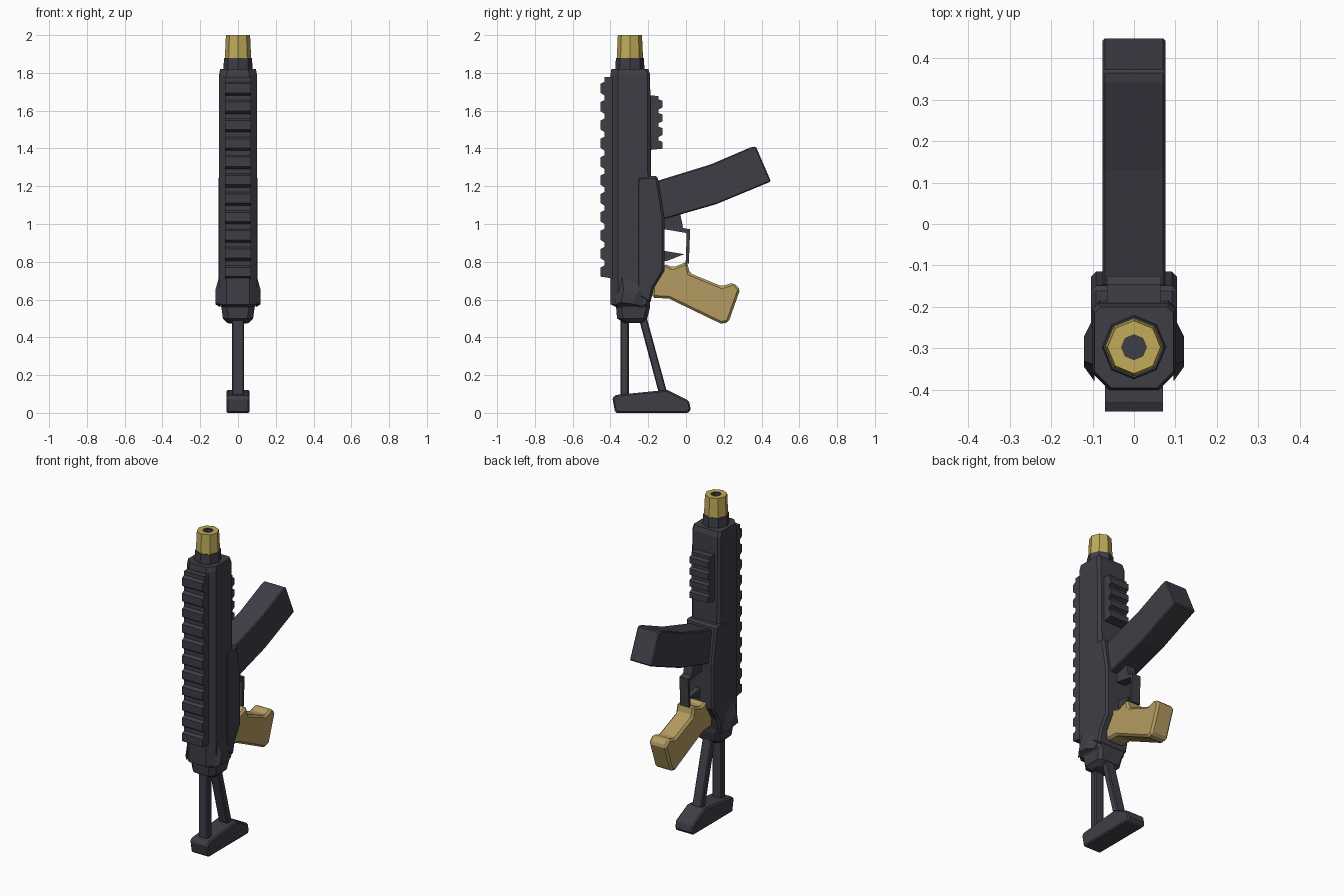
import bpy, bmesh, math
from mathutils import Vector

if "Cube" in bpy.data.objects:
    bpy.data.objects.remove(bpy.data.objects["Cube"])


def material(name, rgb):
    m = bpy.data.materials.new(name)
    m.diffuse_color = (*rgb, 1)
    m.use_nodes = True
    m.node_tree.nodes["Principled BSDF"].inputs["Base Color"].default_value = m.diffuse_color
    return m


DARK = material("charcoal", (0.05, 0.048, 0.062))
GOLD = material("brass", (0.53, 0.41, 0.10))
TAN = material("tan", (0.46, 0.33, 0.12))


def finish(name, bm, mats, bevel=0.0):
    bmesh.ops.recalc_face_normals(bm, faces=bm.faces)
    if bevel:
        sharp = [e for e in bm.edges if e.calc_face_angle(0) > math.radians(40)]
        bmesh.ops.bevel(bm, geom=sharp, offset=bevel, segments=1, affect='EDGES')
    me = bpy.data.meshes.new(name)
    bm.to_mesh(me)
    bm.free()
    ob = bpy.data.objects.new(name, me)
    for m in mats:
        me.materials.append(m)
    bpy.context.collection.objects.link(ob)
    return ob


def plate(name, pts, hx, mat=DARK, bevel=0.0):
    """Side profile (y, z) extruded across x, from -hx to hx."""
    bm = bmesh.new()
    f = bm.faces.new([bm.verts.new((-hx, y, z)) for y, z in pts])
    r = bmesh.ops.extrude_face_region(bm, geom=[f])
    moved = [v for v in r['geom'] if isinstance(v, bmesh.types.BMVert)]
    bmesh.ops.translate(bm, verts=moved, vec=(2 * hx, 0, 0))
    return finish(name, bm, [mat], bevel)


def loft(name, sections, mat=DARK):
    """Sections (z, half width, y back, y belly, back chamfer, belly chamfer)."""
    bm = bmesh.new()
    rings = []
    for z, h, a, b, c, d in sections:
        ring = [(-h + c, a), (h - c, a), (h, a + c), (h, b - d),
                (h - d, b), (-h + d, b), (-h, b - d), (-h, a + c)]
        rings.append([bm.verts.new((x, y, z)) for x, y in ring])
    for p, q in zip(rings, rings[1:]):
        for i in range(8):
            j = (i + 1) % 8
            bm.faces.new((p[i], p[j], q[j], q[i]))
    bm.faces.new(rings[0])
    bm.faces.new(rings[-1])
    return finish(name, bm, [mat])


def toothed_rail(name, z0, z1, base, low, high, count, hx):
    """Rail with sloped teeth along z."""
    pts, step = [(base, z0)], (z1 - z0) / count
    for i in range(count):
        z = z0 + i * step
        pts += [(high, z + 0.12 * step), (high, z + 0.62 * step),
                (low, z + 0.72 * step), (low, z + 0.98 * step)]
    pts.append((base, z1))
    return plate(name, pts, hx)


# Main housing with tapered rear
loft("receiver", [
    (0.475, 0.055, -0.325, -0.235, 0.02, 0.02),
    (0.50, 0.08, -0.365, -0.205, 0.03, 0.02),
    (0.56, 0.088, -0.37, -0.19, 0.03, 0.02),
    (0.575, 0.10, -0.40, -0.19, 0.04, 0.02),
    (0.74, 0.10, -0.40, -0.18, 0.04, 0.02),
    (1.79, 0.10, -0.40, -0.19, 0.04, 0.015),
    (1.82, 0.095, -0.395, -0.20, 0.04, 0.015)])

# Lower housing and magazine well
plate("lower_receiver", [(-0.26, 1.25), (-0.15, 1.255), (-0.145, 1.22), (-0.115, 1.03),
                         (-0.115, 0.75), (-0.17, 0.66), (-0.19, 0.58), (-0.26, 0.62)],
      0.104, DARK, 0.012)

# Rails
toothed_rail("top_rail", 0.71, 1.78, -0.38, -0.432, -0.452, 11, 0.07)
toothed_rail("foregrip_rail", 1.39, 1.68, -0.21, -0.145, -0.125, 4, 0.065)

# Side knobs near the rear
for s, side in ((-1, "left"), (1, "right")):
    bm = bmesh.new()
    outer = [bm.verts.new((s * 0.095, y, z)) for y, z in
             ((-0.38, 0.57), (-0.22, 0.56), (-0.22, 0.68), (-0.34, 0.74))]
    inner = [bm.verts.new((s * 0.12, y, z)) for y, z in
             ((-0.345, 0.585), (-0.27, 0.575), (-0.27, 0.62), (-0.33, 0.65))]
    for i in range(4):
        j = (i + 1) % 4
        bm.faces.new((outer[i], outer[j], inner[j], inner[i]))
    bm.faces.new(outer)
    bm.faces.new(inner)
    finish(side + "_knob", bm, [DARK])

# Magazine
plate("magazine", [(-0.19, 1.215), (-0.13, 1.235), (0.13, 1.315), (0.34, 1.405), (0.37, 1.41),
                   (0.45, 1.225), (0.16, 1.105), (-0.10, 1.03), (-0.19, 1.02)],
      0.076, DARK, 0.006)

# Magazine catch, trigger guard and trigger
plate("magazine_catch", [(-0.13, 1.06), (-0.03, 1.05), (-0.015, 0.98), (-0.13, 0.99)], 0.03)
plate("trigger_guard", [(-0.13, 1.0), (0.022, 0.972), (0.015, 0.79), (-0.002, 0.79),
                        (0.004, 0.952), (-0.13, 0.975)], 0.03)
plate("trigger", [(-0.13, 0.86), (-0.10, 0.855), (-0.01, 0.84), (-0.10, 0.805), (-0.13, 0.80)], 0.018)

# Pistol grip
plate("grip", [(-0.18, 0.70), (-0.115, 0.79), (-0.07, 0.77), (0.005, 0.80), (0.02, 0.74),
               (0.19, 0.67), (0.25, 0.69), (0.287, 0.655), (0.225, 0.48), (0.185, 0.472),
               (-0.09, 0.605), (-0.18, 0.61)], 0.06, TAN, 0.012)

# Stock: two struts and a butt pad
plate("stock_strut", [(-0.347, 0.52), (-0.303, 0.52), (-0.303, 0.08), (-0.347, 0.08)], 0.032, DARK, 0.006)
plate("stock_brace", [(-0.255, 0.52), (-0.212, 0.52), (-0.098, 0.10), (-0.14, 0.09)], 0.032, DARK, 0.006)
plate("butt_pad", [(-0.39, 0.08), (-0.37, 0.095), (-0.10, 0.122), (0.015, 0.065),
                   (0.025, 0.02), (0.015, 0.0), (-0.375, 0.0)], 0.062, DARK, 0.008)


def turned(name, z0, z1, r0, r1, mats, bore=0.0):
    """Eight-sided tapered tube; optional dark bore in the top."""
    bm = bmesh.new()
    bmesh.ops.create_cone(bm, cap_ends=True, segments=8, radius1=r0, radius2=r1, depth=z1 - z0)
    bmesh.ops.translate(bm, verts=bm.verts, vec=(0, -0.297, (z0 + z1) / 2))
    if bore:
        top = max(bm.faces, key=lambda f: f.calc_center_median().z)
        bmesh.ops.inset_region(bm, faces=[top], thickness=r1 - bore)
        r = bmesh.ops.extrude_face_region(bm, geom=[top])
        bmesh.ops.delete(bm, geom=[top], context='FACES_ONLY')
        down = [v for v in r['geom'] if isinstance(v, bmesh.types.BMVert)]
        bmesh.ops.translate(bm, verts=down, vec=(0, 0, -0.05))
        axis = Vector((0, -0.297, 0))
        for f in bm.faces:
            c = f.calc_center_median() - axis
            if math.hypot(c.x, c.y) < bore * 1.05:
                f.material_index = 1 if c.z > (z0 + z1) / 2 else 0
    return finish(name, bm, mats)


# Barrel collar and brass muzzle
turned("barrel_collar", 1.80, 1.88, 0.078, 0.074, [DARK])
turned("muzzle", 1.87, 2.0, 0.070, 0.064, [GOLD, DARK], 0.03)
